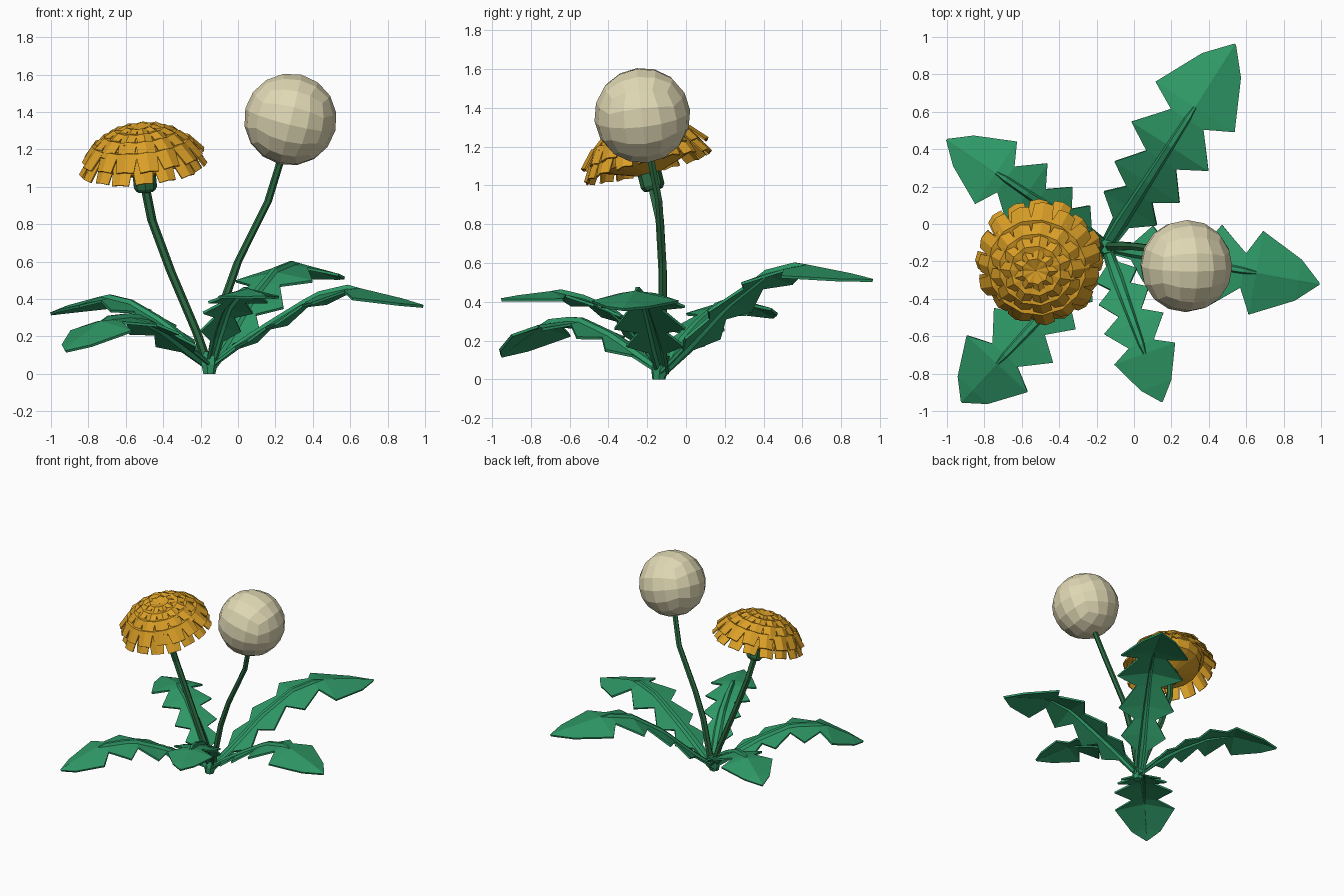
import bpy, bmesh, math
from mathutils import Vector, Matrix

if "Cube" in bpy.data.objects:
    bpy.data.objects.remove(bpy.data.objects["Cube"])


def material(name, rgb):
    m = bpy.data.materials.new(name)
    m.diffuse_color = (*rgb, 1)
    m.use_nodes = True
    m.node_tree.nodes["Principled BSDF"].inputs["Base Color"].default_value = m.diffuse_color
    return m


LEAF = material("leaf green", (0.028, 0.32, 0.135))
STEM = material("stem green", (0.026, 0.15, 0.055))
YELLOW = material("petal yellow", (0.70, 0.345, 0.02))
CREAM = material("seed cream", (0.75, 0.69, 0.46))


def finish(bm, name, mat, thick=0, matrix=None):
    bmesh.ops.recalc_face_normals(bm, faces=bm.faces[:])
    me = bpy.data.meshes.new(name)
    bm.to_mesh(me)
    bm.free()
    me.materials.append(mat)
    ob = bpy.data.objects.new(name, me)
    bpy.context.collection.objects.link(ob)
    if matrix:
        ob.matrix_world = matrix
    if thick:
        mod = ob.modifiers.new("thickness", 'SOLIDIFY')
        mod.thickness = thick
        mod.offset = 0
    return ob


def grid(bm, rows, closed=False):
    """Skin quads between rows of points."""
    vs = [[bm.verts.new(p) for p in r] for r in rows]
    for a, b in zip(vs, vs[1:]):
        n = len(a)
        for i in range(n if closed else n - 1):
            j = (i + 1) % n
            bm.faces.new((a[i], a[j], b[j], b[i]))
    return vs


def tube(name, path, sides, mat, matrix=None):
    """Stack of rings along an upright path of (x, y, z, radius)."""
    bm = bmesh.new()
    rows = [[(x + r * math.cos(2 * math.pi * i / sides),
              y + r * math.sin(2 * math.pi * i / sides), z) for i in range(sides)]
            for x, y, z, r in path]
    vs = grid(bm, rows, True)
    bm.faces.new(vs[0])
    bm.faces.new(vs[-1])
    return finish(bm, name, mat, 0, matrix)


def lerp(table, t):
    for (a, za), (b, zb) in zip(table, table[1:]):
        if t <= b:
            return za + (zb - za) * (t - a) / (b - a)
    return table[-1][1]


# toothed leaves: outline as (distance along, half width), relative to length
BASE = Vector((-0.15, -0.12, 0))
OUTLINE = [(0, .028), (.12, .04), (.19, .13), (.26, .062), (.32, .16), (.43, .072),
           (.497, .19), (.63, .08), (.69, .195), (.895, .095), (1, .003)]
STATIONS = [0, .15, .3, .5, .65, .8, 1]
# tip, heights at the stations, forward shift of the teeth
LEAVES = [((0.54, 0.96), [.04, .20, .38, .55, .59, .565, .51], 0),
          ((0.99, -0.32), [.04, .17, .28, .42, .46, .43, .36], .06),
          ((0.15, -0.95), [.04, .22, .35, .42, .45, .44, .41], 0),
          ((-0.92, -0.95), [.04, .13, .22, .30, .31, .26, .12], .3),
          ((-1.0, 0.45), [.04, .18, .28, .38, .41, .39, .32], 0)]
for n, (tip, heights, shift) in enumerate(LEAVES):
    span = Vector((*tip, 0)) - BASE
    length = span.length
    side = Vector((-span.y, span.x, 0)) / length
    prof = list(zip(STATIONS, heights))
    bm = bmesh.new()
    rows = []
    for s, w in OUTLINE:
        t = s + shift * s * (1 - s)
        c = BASE + span * t + Vector((0, 0, lerp(prof, t)))
        w *= length
        # raised midrib fading into a crease on the end lobe
        rib = min(w * .7, .035 * (1 - s)) if s < .65 else min(w * .5, .004)
        top, low = (.012, -.01) if s < .65 else (.002, .001)
        rows.append([c + side * off + Vector((0, 0, z)) for off, z in
                     ((-w, -.22 * w), (-rib, low), (-rib * .5, top),
                      (rib * .5, top), (rib, low), (w, -.22 * w))])
    grid(bm, rows)
    finish(bm, f"leaf_{n + 1}", LEAF, .014)

# root crown and stems
tube("root_crown", [(-.155, -.14, 0, .034), (-.155, -.135, .05, .045),
                    (-.15, -.12, .12, .038)], 7, LEAF)
tube("flower_stem", [(-.15, -.12, .02, .025), (-.22, -.12, .22, .025), (-.36, -.12, .55, .025),
                     (-.46, -.135, .82, .025), (-.5, -.18, 1.02, .025)], 6, STEM)
tube("seed_stem", [(-.15, -.12, .02, .025), (-.07, -.12, .4, .024), (0, -.12, .6, .022),
                   (.16, -.14, .92, .021), (.24, -.19, 1.18, .02)], 6, STEM)

# flower head, tilted towards the front
up = Vector((-.1, -.25, 1)).normalized()
TILT = Matrix.Translation((-.5, -.185, 1.05)) @ Vector((0, 0, 1)).rotation_difference(up).to_matrix().to_4x4()
tube("flower_cup", [(0, 0, -.075, .05), (0, 0, -.055, .062), (0, 0, .04, .062)], 8, STEM, TILT)
tube("flower_core", [(0, 0, .01, .06), (0, 0, .07, .23), (0, 0, .14, .25), (0, 0, .2, .19),
                     (0, 0, .24, .1), (0, 0, .255, .02)], 16, YELLOW, TILT)

# rings of petals: count, root radius/height, bend radius/height, tip radius/height
RINGS = [(16, .08, .10, .26, .145, .325, .04), (15, .08, .16, .25, .19, .315, .105),
         (13, .05, .215, .185, .235, .26, .165), (11, .03, .25, .125, .262, .19, .22),
         (9, .003, .262, .06, .276, .105, .255)]
bm = bmesh.new()
for k, (count, r0, z0, r1, z1, r2, z2) in enumerate(RINGS):
    for i in range(count):
        ang = 2 * math.pi * (i + .5 * (k % 2)) / count
        half = math.pi / count
        jag = 1 + .03 * math.sin(i * 2.4 + k)
        rows = []
        for r, z, f, ridge in ((r0, z0, 1, .002), (r1, z1, 1.08, .012), (r2 * jag, z2, .72, .014)):
            w = r * math.tan(half) * f
            rows.append([Matrix.Rotation(ang, 3, 'Z') @ Vector(p) for p in
                         ((r, -w, z), (r + ridge, 0, z + ridge * .6), (r, w, z))])
        grid(bm, rows)
finish(bm, "flower_petals", YELLOW, .01, TILT)

# seed head: a cube rounded into a ball
bm = bmesh.new()
bmesh.ops.create_cube(bm, size=2)
bmesh.ops.subdivide_edges(bm, edges=bm.edges[:], cuts=3, use_grid_fill=True)
for v in bm.verts:
    v.co = Vector([math.tan(c * math.pi / 4) for c in v.co]).normalized() * .248
lean = Vector((.25, -.12, 1)).rotation_difference(Vector((0, 0, 1))).inverted()
finish(bm, "seed_head", CREAM, 0,
       Matrix.Translation((.28, -.225, 1.36)) @ lean.to_matrix().to_4x4())
